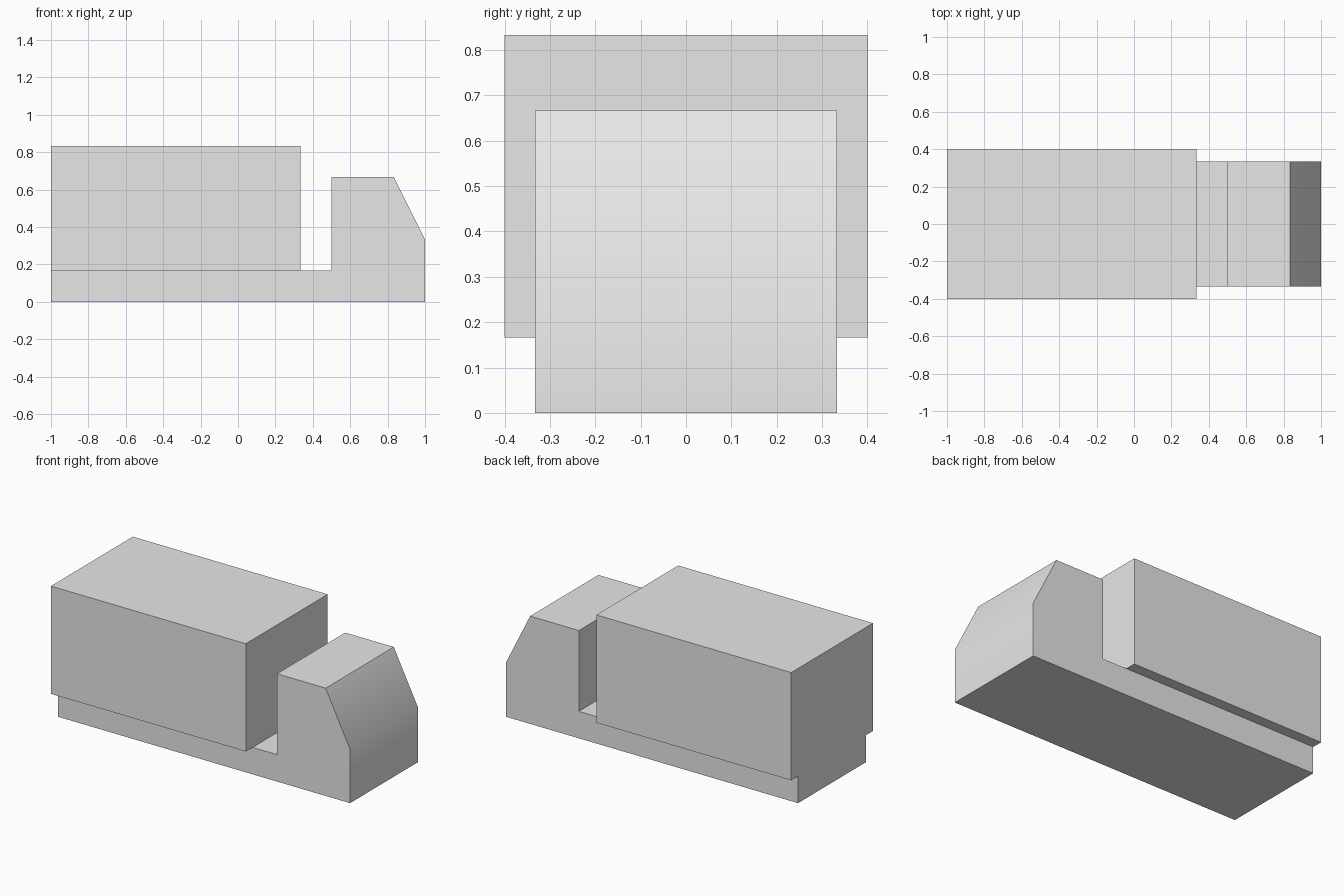
import bpy
import math

cube = bpy.data.objects.get("Cube")
if cube:
    bpy.data.objects.remove(cube, do_unlink=True)

GREY = (0.8, 0.8, 0.8, 1.0)
paint = bpy.data.materials.new("light_grey")
paint.use_nodes = True
paint.diffuse_color = GREY
paint.node_tree.nodes["Principled BSDF"].inputs["Base Color"].default_value = GREY


def extrude_profile(name, profile, half_width):
    """Sweep a counter-clockwise x-z side profile across the width."""
    n = len(profile)
    verts = [(x, y, z) for y in (-half_width, half_width) for x, z in profile]
    faces = [tuple(range(n)), tuple(reversed(range(n, 2 * n)))]
    for i in range(n):
        j = (i + 1) % n
        faces.append((i, i + n, j + n, j))
    mesh = bpy.data.meshes.new(name)
    mesh.from_pydata(verts, [], faces)
    mesh.materials.append(paint)
    obj = bpy.data.objects.new(name, mesh)
    bpy.context.collection.objects.link(obj)
    bpy.ops.object.select_all(action="DESELECT")
    obj.select_set(True)
    bpy.context.view_layer.objects.active = obj
    bpy.ops.object.shade_smooth_by_angle(angle=math.radians(30))
    return obj


deck, cab_top, box_top = 1 / 6, 2 / 3, 5 / 6

# Chassis and cab share one side profile, with a sloped windscreen
extrude_profile("chassis_and_cab", [
    (-1, 0), (1, 0), (1, 1 / 3), (5 / 6, cab_top),
    (0.5, cab_top), (0.5, deck), (-1, deck)], 1 / 3)

# Cargo box overhangs the chassis on both sides
extrude_profile("cargo_box", [
    (-1, deck), (1 / 3, deck), (1 / 3, box_top), (-1, box_top)], 0.4)
